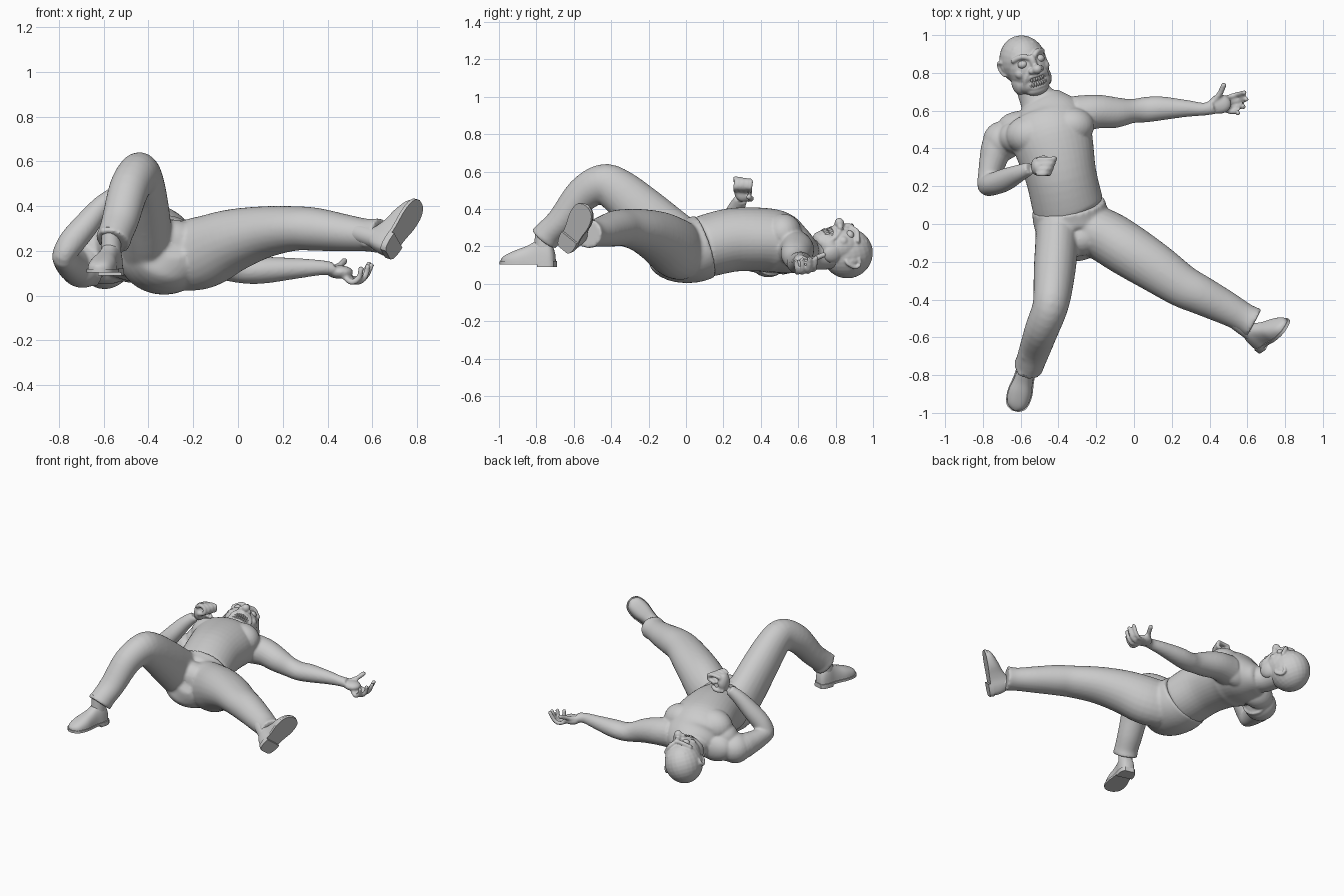
import bpy, bmesh, math
from mathutils import Vector as V, Matrix


def spline(pts, steps):
    """Catmull-Rom through points of any dimension."""
    p = [V(q) for q in pts]
    p = [p[0] * 2 - p[1]] + p + [p[-1] * 2 - p[-2]]
    out = []
    for i in range(1, len(p) - 2):
        a, b, c, d = p[i - 1:i + 3]
        for k in range(steps):
            t = k / steps
            out.append((b * 2 + (c - a) * t + (a * 2 - b * 5 + c * 4 - d) * t ** 2
                        + (b * 3 - a - c * 3 + d) * t ** 3) * 0.5)
    return out + [p[-2]]


def loft(bm, rings):
    rows = [[bm.verts.new(q) for q in r] for r in rings]
    n = len(rows[0])
    for a, b in zip(rows, rows[1:]):
        for i in range(n):
            j = (i + 1) % n
            bm.faces.new((a[i], a[j], b[j], b[i]))
    bm.faces.new(rows[0][::-1])
    bm.faces.new(rows[-1])


def tube(bm, pts, ref=(0, 0, 1), n=24, steps=4):
    """Elliptical tube; each point is x, y, z, half width, half height along ref."""
    q = spline(pts, steps)
    c = [V(v[:3]) for v in q]
    rings = []
    for i, v in enumerate(q):
        t = (c[min(i + 1, len(c) - 1)] - c[max(i - 1, 0)]).normalized()
        b = V(ref)
        b = (b - t * b.dot(t)).normalized()
        s = t.cross(b)
        rings.append([c[i] + s * v[3] * math.cos(a) + b * v[4] * math.sin(a)
                      for a in (2 * math.pi * k / n for k in range(n))])
    loft(bm, rings)


def cord(bm, pts, r):
    """Thin round tube with a rounded tip."""
    d = V(pts[-1]) - V(pts[0])
    ref = (0, 0, 1) if abs(d.normalized().z) < 0.8 else (0, 1, 0)
    tube(bm, [(*p, r, r) for p in pts], ref, 12, 4)
    ball(bm, pts[-1], (r, r, r))


def ball(bm, c, r, frame=Matrix()):
    m = frame @ Matrix.Translation(c) @ Matrix.Diagonal((*r, 1))
    bmesh.ops.create_uvsphere(bm, u_segments=24, v_segments=16, radius=1, matrix=m)


def finish(bm, name, voxel=0, smooth=4, angle=180):
    bmesh.ops.recalc_face_normals(bm, faces=bm.faces)
    me = bpy.data.meshes.new(name)
    bm.to_mesh(me)
    bm.free()
    me.shade_smooth()
    if angle < 180:
        me.set_sharp_from_angle(angle=math.radians(angle))
    ob = bpy.data.objects.new(name, me)
    bpy.context.collection.objects.link(ob)
    if voxel:
        m = ob.modifiers.new("fuse", 'REMESH')
        m.mode, m.voxel_size, m.use_smooth_shade = 'VOXEL', voxel, True
        m = ob.modifiers.new("soften", 'SMOOTH')
        m.factor, m.iterations = 0.5, smooth
    return ob


# Bare torso and neck
bm = bmesh.new()
tube(bm, [(-.335, .06, .19, .18, .15), (-.35, .1, .2, .188, .165), (-.385, .25, .235, .188, .17),
          (-.42, .4, .237, .208, .17), (-.445, .49, .22, .22, .168), (-.46, .57, .185, .195, .138),
          (-.485, .635, .165, .135, .1), (-.5, .665, .16, .1, .08)], n=40)
tube(bm, [(-.47, .55, .17, .13, .11), (-.5, .64, .165, .105, .085), (-.53, .7, .155, .088, .08),
          (-.56, .8, .16, .088, .08)])
# Chest, shoulder and back muscles
for c, r in (((-.33, .52, .27), (.12, .1, .105)), ((-.54, .47, .265), (.14, .11, .112)),
             ((-.26, .585, .185), (.11, .092, .09)), ((-.695, .44, .135), (.105, .105, .1)),
             ((-.59, .52, .15), (.13, .08, .1)), ((-.36, .6, .18), (.13, .075, .1)),
             ((-.62, .46, .2), (.1, .09, .1))):
    ball(bm, c, r)
for a, b in (((-.46, .6, .28), (-.27, .635, .235)), ((-.52, .59, .275), (-.66, .52, .2))):
    cord(bm, (a, b), .016)
# Stretched arm
tube(bm, [(-.3, .58, .19, .1, .1), (-.2, .595, .18, .09, .09), (-.1, .59, .155, .082, .08),
          (-.01, .598, .125, .064, .066), (.06, .605, .112, .067, .06), (.14, .612, .115, .064, .058),
          (.27, .612, .122, .046, .045), (.37, .608, .125, .034, .034), (.42, .62, .12, .04, .03)])
# Bent arm
tube(bm, [(-.64, .46, .14, .1, .1), (-.715, .42, .138, .088, .09), (-.745, .34, .145, .072, .078),
          (-.768, .25, .16, .058, .066), (-.778, .21, .182, .052, .06), (-.742, .213, .24, .06, .06),
          (-.68, .235, .315, .057, .06), (-.61, .268, .4, .046, .046), (-.55, .295, .455, .034, .034)],
     ref=(0, 1, .3))
ball(bm, (-.798, .197, .172), (.03, .03, .036))

# Open hand
ball(bm, (.455, .635, .105), (.06, .052, .03))
for mid, bend, tip in (((.525, .68, .075), (.56, .69, .095), (.585, .695, .14)),
                       ((.53, .65, .065), (.57, .658, .085), (.595, .66, .135)),
                       ((.525, .62, .06), (.565, .622, .08), (.58, .62, .13)),
                       ((.505, .595, .06), (.54, .592, .08), (.55, .588, .12))):
    cord(bm, ((.46, mid[1] * .5 + .318, .1), mid, bend, tip), .0135)
cord(bm, ((.42, .65, .12), (.455, .69, .135), (.475, .735, .155)), .0155)

# Closed hand
ball(bm, (-.512, .305, .5), (.034, .05, .062))
for i in range(4):
    y = .265 + i * .026
    x = -.452 + i * .01
    cord(bm, ((-.515, y, .545), (x - .03, y, .565 - i * .005), (x, y + .004, .545),
              (x, y, .515), (x - .04, y, .5)), .0135)
cord(bm, ((-.53, .33, .45), (-.48, .35, .455), (-.45, .335, .465)), .015)
finish(bm, "torso_and_arms", .0075, 6)

# Trousers
bm = bmesh.new()
tube(bm, [(-.347, .1, .2, .195, .173), (-.335, .03, .18, .2, .175), (-.315, -.06, .18, .188, .165),
          (-.29, -.125, .21, .155, .13), (-.28, -.165, .23, .07, .07)], n=40)
ball(bm, (-.29, -.08, .24), (.11, .09, .1))
tube(bm, [(-.25, -.02, .175, .13, .158), (-.15, -.065, .195, .14, .162), (-.03, -.14, .245, .14, .142),
          (.11, -.23, .283, .13, .117), (.25, -.325, .3, .114, .1), (.35, -.375, .296, .104, .096),
          (.48, -.44, .28, .09, .083), (.58, -.495, .27, .079, .073), (.635, -.525, .268, .084, .08)])
tube(bm, [(-.4, .01, .175, .15, .12), (-.408, -.1, .262, .15, .115), (-.42, -.24, .392, .135, .111),
          (-.432, -.37, .503, .118, .101), (-.447, -.45, .533, .106, .094), (-.487, -.555, .475, .093, .09),
          (-.525, -.665, .34, .077, .083), (-.548, -.73, .275, .075, .078), (-.56, -.758, .24, .084, .08)],
     ref=(1, 0, 0))
# Cloth folds
for a, b in (((.57, -.44, .31), (.63, -.47, .3)), ((.56, -.55, .23), (.63, -.6, .25)),
             ((-.5, -.77, .28), (-.6, -.79, .29)), ((-.59, -.7, .36), (-.5, -.69, .38))):
    cord(bm, (a, b), .018)
finish(bm, "trousers", .01, 7)


# Shoes
def shoe(name, heel, toe, up):
    heel, toe = V(heel), V(toe)
    d = (toe - heel).normalized()
    u = V(up)
    u = (u - d * u.dot(d)).normalized()
    s = d.cross(u)

    def section(t, w, lo, hi, n=18):
        arc = [(math.copysign(abs(math.cos(a)) ** .8, math.cos(a)) * w, lo + (hi - lo) * math.sin(a) ** .8)
               for a in (math.pi * k / n for k in range(n))]
        arc += [(-w, lo), (-w * .3, lo), (w * .3, lo)]
        return [heel + d * t + s * x + u * z for x, z in arc]

    def slab(t, w, lo, hi):
        return [heel + d * t + s * x + u * z for x, z in ((w, lo), (w, hi), (-w, hi), (-w, lo))]

    prof = spline([(.003, .026, .06), (.02, .042, .11), (.06, .05, .15), (.105, .049, .125), (.15, .054, .1),
                   (.2, .062, .082), (.25, .057, .062), (.28, .042, .046), (.298, .014, .03)], 3)
    bm = bmesh.new()
    loft(bm, [section(t, w, .012, h) for t, w, h in prof])
    finish(bm, name + "_upper", angle=50)
    bm = bmesh.new()
    loft(bm, [slab(t + (.004 if t > .2 else -.004), w + .005, .0, .016) for t, w, h in prof])
    loft(bm, [slab(t - .004, w + .005, -.014, .01) for t, w, h in prof if t < .09])
    finish(bm, name + "_sole", angle=40)
    bm = bmesh.new()
    a, b = heel + d * .065 + u * .08, heel + d * .06 + u * .2
    tube(bm, [(*a, .045, .05), (*b, .042, .045)], ref=d)
    finish(bm, name + "_ankle", angle=50)


shoe("bent_leg_shoe", (-.55, -.7, .105), (-.63, -.99, .103), (0, 0, 1))
shoe("straight_leg_shoe", (.66, -.65, .185), (.812, -.54, .405), (-.75, .55, .25))

# Head, built in its own frame: x to its left, y to the crown, z out of the face
f = V((.37, -.09, .92)).normalized()
u = V((-.28, .95, .15))
u = (u - f * u.dot(f)).normalized()
r = u.cross(f)
F = Matrix((r, u, f)).transposed().to_4x4()
F.translation = (-.587, .86, .162)


def at(*p):
    return F @ V(p)


bm = bmesh.new()
for c, s in (((0, .005, 0), (.122, .136, .135)), ((0, -.03, .055), (.11, .12, .1)),
             ((0, -.105, .07), (.098, .066, .085)), ((0, -.142, .105), (.064, .034, .045)),
             ((0, .01, .148), (.02, .045, .022)), ((0, -.025, .18), (.028, .026, .03))):
    ball(bm, c, s, F)
for k in (-1, 1):
    ball(bm, (k * .026, -.03, .166), (.018, .016, .018), F)
    ball(bm, (k * .068, -.035, .105), (.032, .03, .028), F)
    ball(bm, (k * .08, -.1, .05), (.03, .055, .052), F)
    cord(bm, [at(k * .012, .036, .143), at(k * .045, .054, .13), at(k * .085, .042, .095)], .015)
    cord(bm, [at(k * .028, -.03, .152), at(k * .06, -.065, .135), at(k * .068, -.105, .118)], .011)
    # Ear rim and lobe
    cord(bm, [at(k * .11, -.04, .01), at(k * .122, -.035, -.008), at(k * .126, .0, -.036),
              at(k * .125, .03, -.026), at(k * .116, .03, .004)], .01)
    ball(bm, (k * .112, -.002, -.006), (.014, .034, .024), F)
# Brow wrinkles
for h, z in ((.078, .118), (.098, .102)):
    cord(bm, [at(-.06, h, z - .034), at(0, h - .01, z - .006), at(.06, h, z - .034)], .007)
# Lips
for h, z in ((-.062, .158), (-.125, .146)):
    cord(bm, [at(-.06, -.09, .122), at(-.036, h, z - .01), at(0, h, z),
              at(.036, h, z - .01), at(.06, -.09, .122)], .011)
finish(bm, "head", .0055, 5)

# Eyes
for side, k in (("right", -1), ("left", 1)):
    bm = bmesh.new()
    ball(bm, (k * .05, .012, .122), (.027, .022, .025), F)
    finish(bm, side + "_eye")

# Teeth
bm = bmesh.new()
for row, h in ((1, -.079), (-1, -.106)):
    for i in range(8):
        x = (i - 3.5) * .013
        ball(bm, (x, h, .153 - x * x * 9), (.007, .0145, .012), F)
finish(bm, "teeth")
